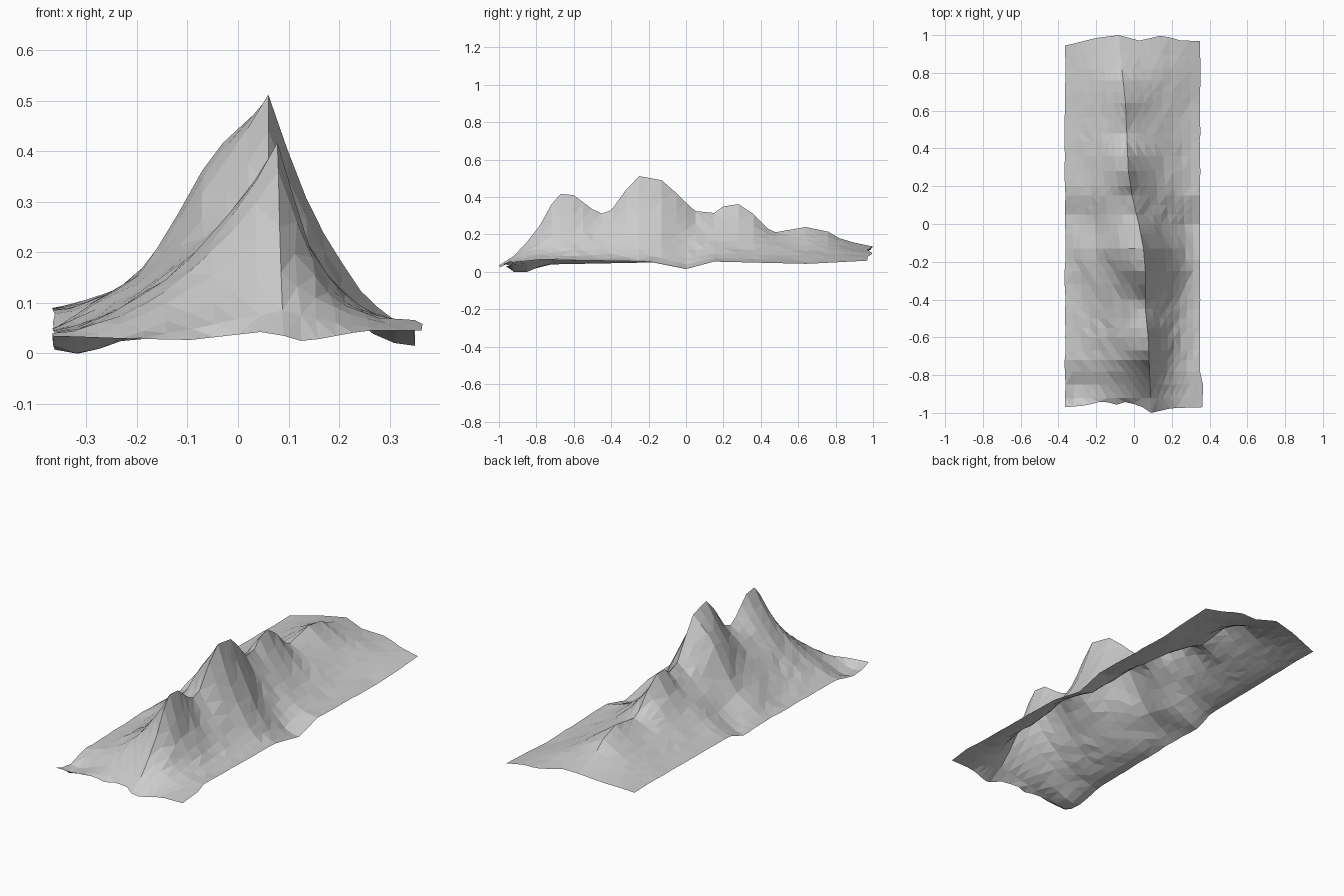
import bpy, bmesh, math, random

if "Cube" in bpy.data.objects:
    bpy.data.objects.remove(bpy.data.objects["Cube"])

random.seed(4)


def curve(points, y):
    """Linear interpolation through (y, value) pairs."""
    if y <= points[0][0]:
        return points[0][1]
    for (a, va), (b, vb) in zip(points, points[1:]):
        if y <= b:
            return va + (vb - va) * (y - a) / (b - a)
    return points[-1][1]


# Crest line in elevation and in plan
crest_z = [(-.97, .045), (-.92, .085), (-.85, .16), (-.78, .25), (-.72, .36),
           (-.67, .417), (-.6, .41), (-.5, .335), (-.45, .312), (-.4, .33),
           (-.32, .44), (-.25, .512), (-.13, .49), (-.05, .42), (0, .37),
           (.05, .325), (.15, .315), (.2, .35), (.28, .362), (.36, .31),
           (.44, .23), (.48, .212), (.64, .24), (.76, .215), (.82, .18), (.97, .135)]
crest_x = [(-.97, .09), (-.6, .075), (-.45, .06), (-.25, .06), (-.13, .05),
           (0, .025), (.15, -.01), (.28, -.03), (.64, -.045), (.97, -.08)]
# Side edge heights
left_z = [(-.97, .035), (-.88, .0), (-.72, .04), (-.2, .05), (.05, .045),
          (.17, .085), (.6, .09), (.97, .09)]
right_z = [(-.97, .045), (-.78, .066), (-.2, .055), (0, .015), (.15, .055),
           (.65, .043), (.97, .06)]
# Slope concavity either side of the crest
left_pow = [(-.97, 1.5), (-.67, 1.7), (-.45, 1.6), (-.25, 1.6), (.05, 1.5),
            (.3, 1.8), (.6, 1.5), (.97, .9)]
right_pow = [(-.97, 2.6), (-.67, 2.7), (-.45, 2.3), (-.25, 1.85), (.3, 1.95), (.6, 1.4), (.97, .9)]
# Shouldered left flank of the main peak
shoulder = [(0, 1), (.27, .77), (.43, .46), (.57, .25), (.8, .12), (1, 0)]
# Wavy end outlines: offset in y across x, and front edge height
front_wave = [(-.36, 0), (-.25, .01), (-.16, .035), (-.1, .01), (-.06, .03),
              (.03, .01), (.09, -.03), (.2, -.005), (.36, 0)]
back_wave = [(-.36, -.025), (-.2, .015), (-.08, .03), (.03, 0), (.15, .03), (.25, 0), (.36, 0)]
front_z = [(-.36, .035), (-.22, .03), (-.1, .026), (.05, .043), (.09, .035), (.13, .023),
           (.25, .045), (.36, .045)]

# Rows, with extra ones where the spacing is wide
rows = []
for (a, _), (b, _) in zip(crest_z, crest_z[1:]):
    rows.append(a)
    if b - a > .09:
        rows.append((a + b) / 2)
rows.append(.97)
LEFT, RIGHT = 10, 8

# Mountain terrain sheet
bm = bmesh.new()
grid = []
for r, y in enumerate(rows):
    cx, cz = curve(crest_x, y), curve(crest_z, y)
    # the lower flanks follow a smoothed crest, so notches stay near the top
    reach = min(.15, .97 - abs(y))
    smooth = sum(curve(crest_z, y + reach * k / 4) for k in range(-4, 5)) / 9
    xl = -.368 + random.uniform(0, .006)
    xr = (.365 if y < -.84 else .35) + random.uniform(-.002, .002)
    w = math.exp(-((y + .12) / .13) ** 2)
    line = []
    for i in range(-LEFT, RIGHT + 1):
        if i < 0:
            t, edge = -i / LEFT, xl
            base = curve(left_z, y)
            f = (1 - t) ** curve(left_pow, y)
            f += (curve(shoulder, t) - f) * w
        else:
            t, edge = i / RIGHT, xr
            base = curve(right_z, y)
            f = (1 - t) ** curve(right_pow, y)
        x = cx + (edge - cx) * t
        top = cz + (smooth - cz) * min(1, t / .4) * (1 - w)
        z = base + (top - base) * f
        yy = y
        if r == 0:
            yy += curve(front_wave, x)
            z = curve(front_z, x)
        elif r == len(rows) - 1:
            yy += curve(back_wave, x)
        elif 0 < t < 1:
            # slightly rough rock, more on tall slopes
            amp = .001 + .03 * (cz - base) * t * (1 - t)
            z += random.uniform(-amp, amp)
            x += random.uniform(-.004, .004)
            # hollow in the front left corner
            z -= .025 * math.exp(-((y + .89) / .06) ** 2 - ((x + .31) / .06) ** 2)
        line.append(bm.verts.new((x, yy, max(z, 0))))
    grid.append(line)
for a, b in zip(grid, grid[1:]):
    for i in range(len(a) - 1):
        bm.faces.new((a[i], a[i + 1], b[i + 1], b[i]))
bmesh.ops.triangulate(bm, faces=bm.faces[:])
mesh = bpy.data.meshes.new("mountain_ridge")
bm.to_mesh(mesh)
bm.free()
bpy.context.collection.objects.link(bpy.data.objects.new("mountain_ridge", mesh))
